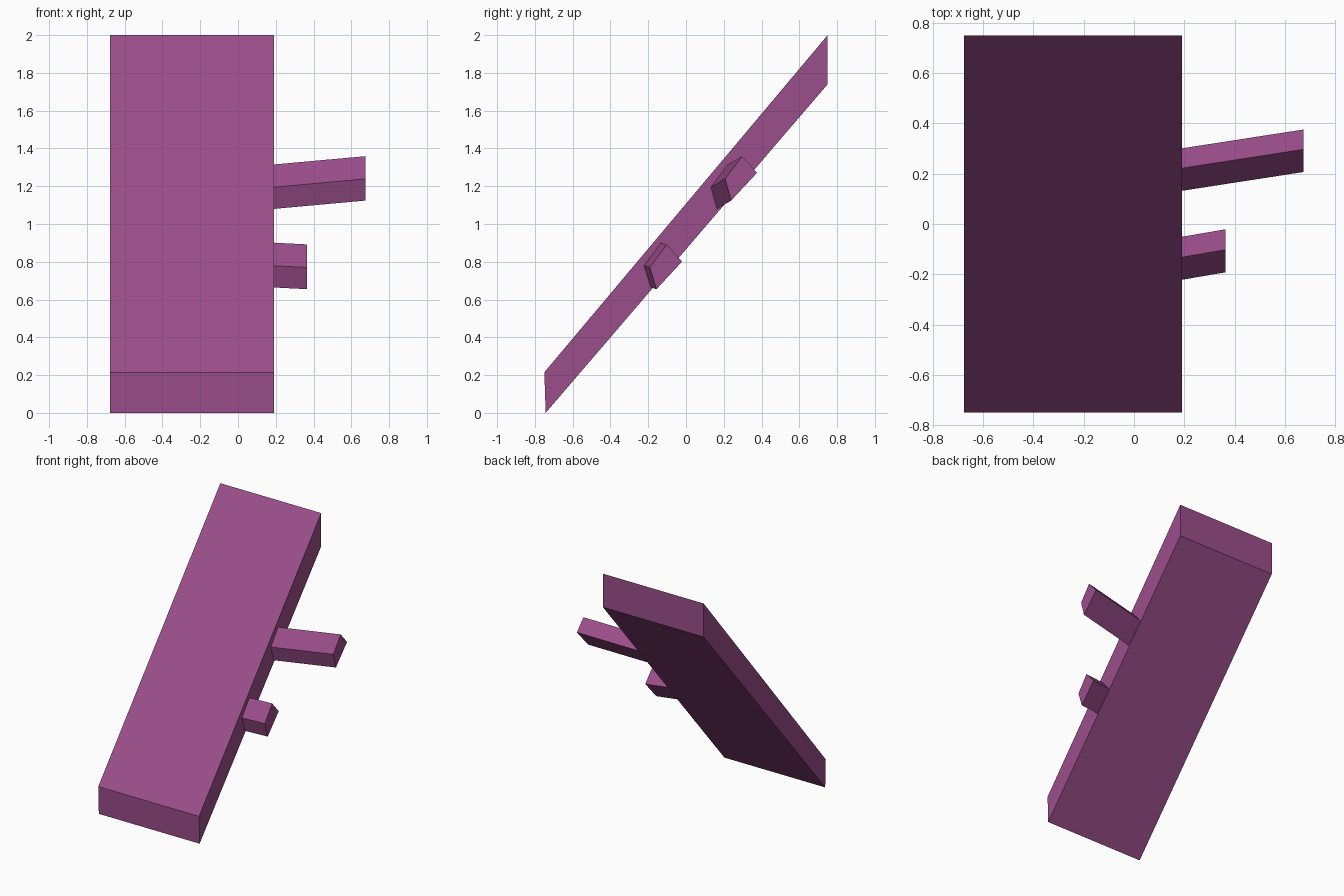
import bpy
import bmesh

cube = bpy.data.objects.get("Cube")
if cube:
    bpy.data.objects.remove(cube, do_unlink=True)

# Single plum colour
plum = bpy.data.materials.new("plum")
plum.use_nodes = True
colour = (0.33, 0.076, 0.258, 1)
plum.diffuse_color = colour
plum.node_tree.nodes["Principled BSDF"].inputs["Base Color"].default_value = colour


def beam(name, x_start, x_end, section, shift=(0, 0)):
    """Sweep a (y, z) section along x, shifting it in y and z by the far end."""
    bm = bmesh.new()
    near = [bm.verts.new((x_start, y, z)) for y, z in section]
    far = [bm.verts.new((x_end, y + shift[0], z + shift[1])) for y, z in section]
    bm.faces.new(near)
    bm.faces.new(far)
    count = len(section)
    for i in range(count):
        j = (i + 1) % count
        bm.faces.new((near[i], near[j], far[j], far[i]))
    bmesh.ops.recalc_face_normals(bm, faces=bm.faces)
    mesh = bpy.data.meshes.new(name)
    bm.to_mesh(mesh)
    bm.free()
    mesh.materials.append(plum)
    obj = bpy.data.objects.new(name, mesh)
    bpy.context.collection.objects.link(obj)
    return obj


# Leaning slab with upright ends
beam("leaning_slab", -0.677, 0.19,
     [(-0.75, 0.215), (0.75, 2), (0.75, 1.74), (-0.743, 0)])

# Long and short pegs on the left side
beam("upper_peg", 0.19, 0.675,
     [(0.132, 1.195), (0.222, 1.315), (0.301, 1.227), (0.164, 1.08)], (0.075, 0.044))
beam("lower_peg", 0.19, 0.365,
     [(-0.222, 0.779), (-0.132, 0.901), (-0.051, 0.81), (-0.186, 0.664)], (0.03, -0.009))
